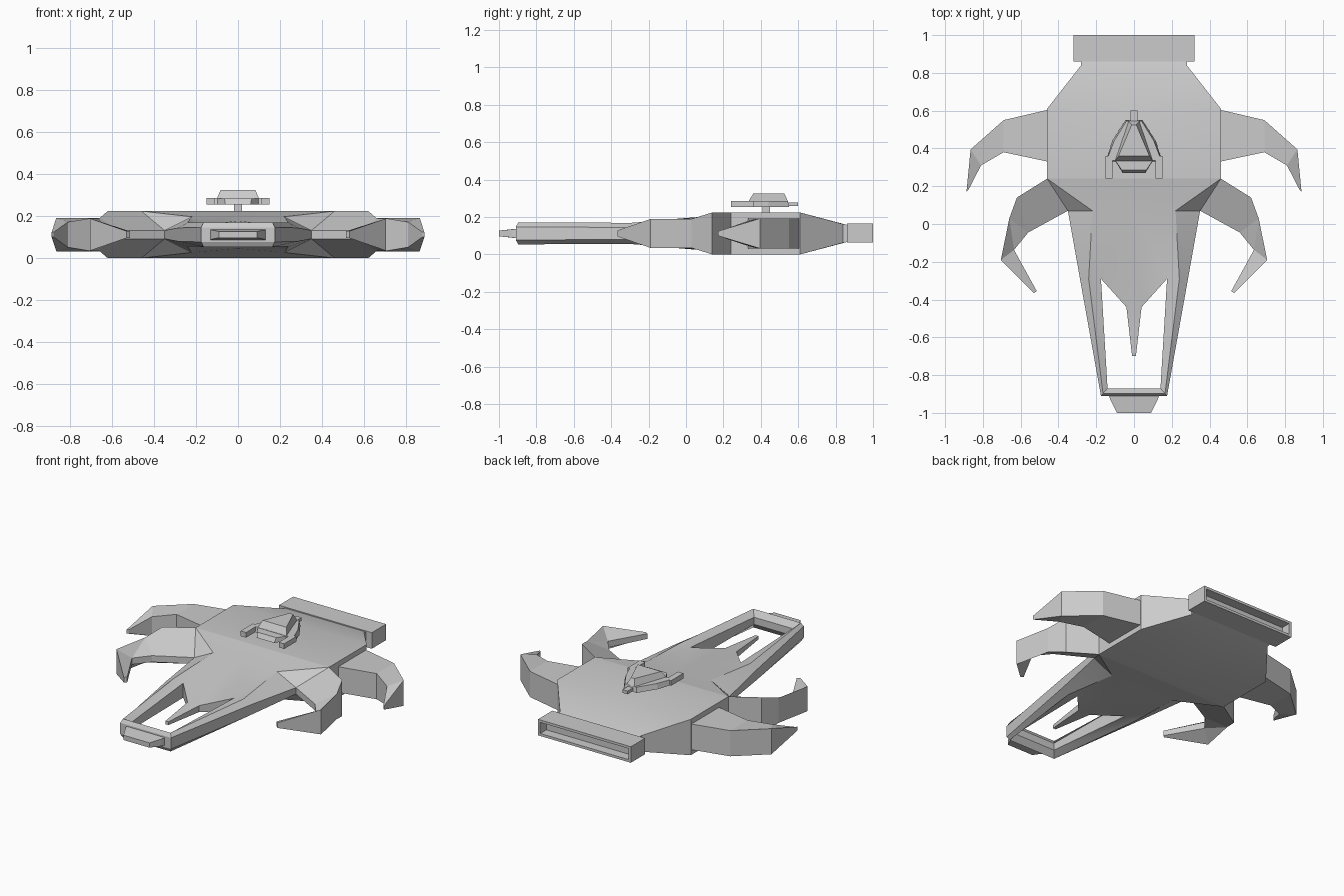
import bpy, bmesh, math

if "Cube" in bpy.data.objects:
    bpy.data.objects.remove(bpy.data.objects["Cube"])

MID = 0.1125  # height of the ship's horizontal symmetry plane


def finish(name, bm, mirror=False, smooth=False):
    bmesh.ops.recalc_face_normals(bm, faces=bm.faces[:])
    me = bpy.data.meshes.new(name)
    bm.to_mesh(me)
    bm.free()
    ob = bpy.data.objects.new(name, me)
    bpy.context.collection.objects.link(ob)
    if smooth:
        bpy.ops.object.select_all(action='DESELECT')
        ob.select_set(True)
        bpy.context.view_layer.objects.active = ob
        bpy.ops.object.shade_smooth_by_angle(angle=math.radians(25))
    if mirror:
        ob.modifiers.new("mirror", 'MIRROR').merge_threshold = 0.0005
    return ob


def plate(name, pts, faces, open_edges=(), smooth=False):
    """Right half of a plate: pts are (x, y, half thickness), walls close the rim."""
    bm = bmesh.new()
    top = [bm.verts.new((x, y, MID + h)) for x, y, h in pts]
    bot = [bm.verts.new((x, y, MID - h)) for x, y, h in pts]
    count = {}
    for f in faces:
        bm.faces.new([top[i] for i in f])
        bm.faces.new([bot[i] for i in reversed(f)])
        for a, b in zip(f, f[1:] + f[:1]):
            count.setdefault(frozenset((a, b)), []).append((a, b))
    for key, uses in count.items():
        a, b = uses[0]
        on_axis = pts[a][0] == 0 and pts[b][0] == 0
        if len(uses) == 1 and not on_axis and key not in map(frozenset, open_edges):
            bm.faces.new((top[b], top[a], bot[a], bot[b]))
    return finish(name, bm, True, smooth)


def prism(name, low, z0, high, z1):
    """Solid between two outlines given by their right half, front to back."""
    bm = bmesh.new()
    rings = []
    for half, z in ((low, z0), (high, z1)):
        full = half + [(-x, y) for x, y in reversed(half)]
        rings.append([bm.verts.new((x, y, z)) for x, y in full])
    a, b = rings
    bm.faces.new(a)
    bm.faces.new(b)
    for i in range(len(a)):
        j = (i + 1) % len(a)
        bm.faces.new((a[i], a[j], b[j], b[i]))
    return finish(name, bm)


def box(name, x0, x1, y0, y1, z0, z1, mirror=False):
    bm = bmesh.new()
    bmesh.ops.create_cube(bm, size=1)
    for v in bm.verts:
        v.co = (x1 if v.co.x > 0 else x0, y1 if v.co.y > 0 else y0,
                z1 if v.co.z > 0 else z0)
    return finish(name, bm, mirror)


# Main hull: rear taper and flat mid section
plate("hull", [(0, .86, .046), (.28, .86, .046), (.28, .84, .05), (.46, .61, .112),
               (0, .61, .112), (0, .24, .112), (.46, .24, .112)],
      [[0, 1, 2, 3, 4], [4, 3, 6, 5]], [(5, 6)], smooth=True)

# Neck with forked prongs, cross bar and centre spike
plate("neck", [
    (0, .24, .112), (.46, .24, .112), (.35, .07, .02), (.22, .07, .085), (0, .07, .088),
    (0, -.2, .066), (.24, -.29, .057), (.286, -.29, .032), (.175, -.29, .045),
    (.04, -.44, .02), (0, -.44, .022), (.01, -.7, .01), (0, -.7, .01),
    (.175, -.91, .035), (.164, -.897, .058), (.14, -.87, .022),
    (0, -.91, .035), (0, -.897, .058), (0, -.87, .022)],
    [[0, 1, 3, 4], [1, 2, 3], [3, 2, 7, 6], [4, 3, 8, 5], [3, 6, 8], [5, 8, 9, 10],
     [10, 9, 11, 12], [8, 6, 14, 15], [6, 7, 13, 14], [15, 14, 17, 18], [14, 13, 16, 17]],
    [(0, 1), (1, 2)], smooth=True)

# Nose tip
plate("nose", [(0, -.9, .026), (.135, -.9, .026), (.125, -.93, .022),
               (.09, -1, .015), (0, -1, .015)], [[0, 1, 2, 3, 4]])

# Front claws: tall outer edge, thin inner edge
plate("front_claw", [
    (.46, .24, .112), (.62, .14, .112), (.66, .03, .078), (.705, -.19, .077),
    (.53, -.367, .016), (.515, -.355, .016), (.635, -.137, .02), (.56, -.045, .02),
    (.35, .07, .02)],
    [[0, 1, 7, 8], [1, 2, 7], [2, 6, 7], [2, 3, 6], [3, 4, 5, 6]], [(0, 8)])

# Rear claws
plate("rear_claw", [
    (.455, .605, .08), (.69, .55, .08), (.865, .395, .08), (.887, .17, .012),
    (.877, .18, .012), (.81, .31, .06), (.69, .38, .08), (.455, .33, .08)],
    [[0, 1, 6, 7], [1, 2, 5, 6], [2, 3, 4, 5]])

# Engine block with a recessed exhaust slot
bm = bmesh.new()
bmesh.ops.create_cube(bm, size=1)
for v in bm.verts:
    v.co = (v.co.x * .64, .93 + v.co.y * .14, .115 + v.co.z * .1)
back = max(bm.faces, key=lambda f: f.calc_center_median().y)
bmesh.ops.inset_region(bm, faces=[back], thickness=.022)
slot = bmesh.ops.extrude_discrete_faces(bm, faces=[back])["faces"][0]
for v in slot.verts:
    v.co.y -= .06
finish("engine_block", bm)

# Turret: post, base, chin, cabin, tail and twin guns
box("turret_post", -.018, .018, .41, .45, .215, .26)
prism("turret_base", [(.15, .33), (.115, .44), (.045, .55)], .255,
      [(.145, .335), (.105, .44), (.04, .545)], .287)
prism("turret_chin", [(.06, .27), (.1, .335)], .257, [(.065, .285), (.098, .335)], .285)
prism("turret_cabin", [(.1, .335), (.028, .545)], .285, [(.082, .36), (.012, .525)], .326)
box("turret_tail", -.018, .018, .53, .6, .258, .278)
box("turret_gun", .113, .15, .24, .36, .255, .287, True)
